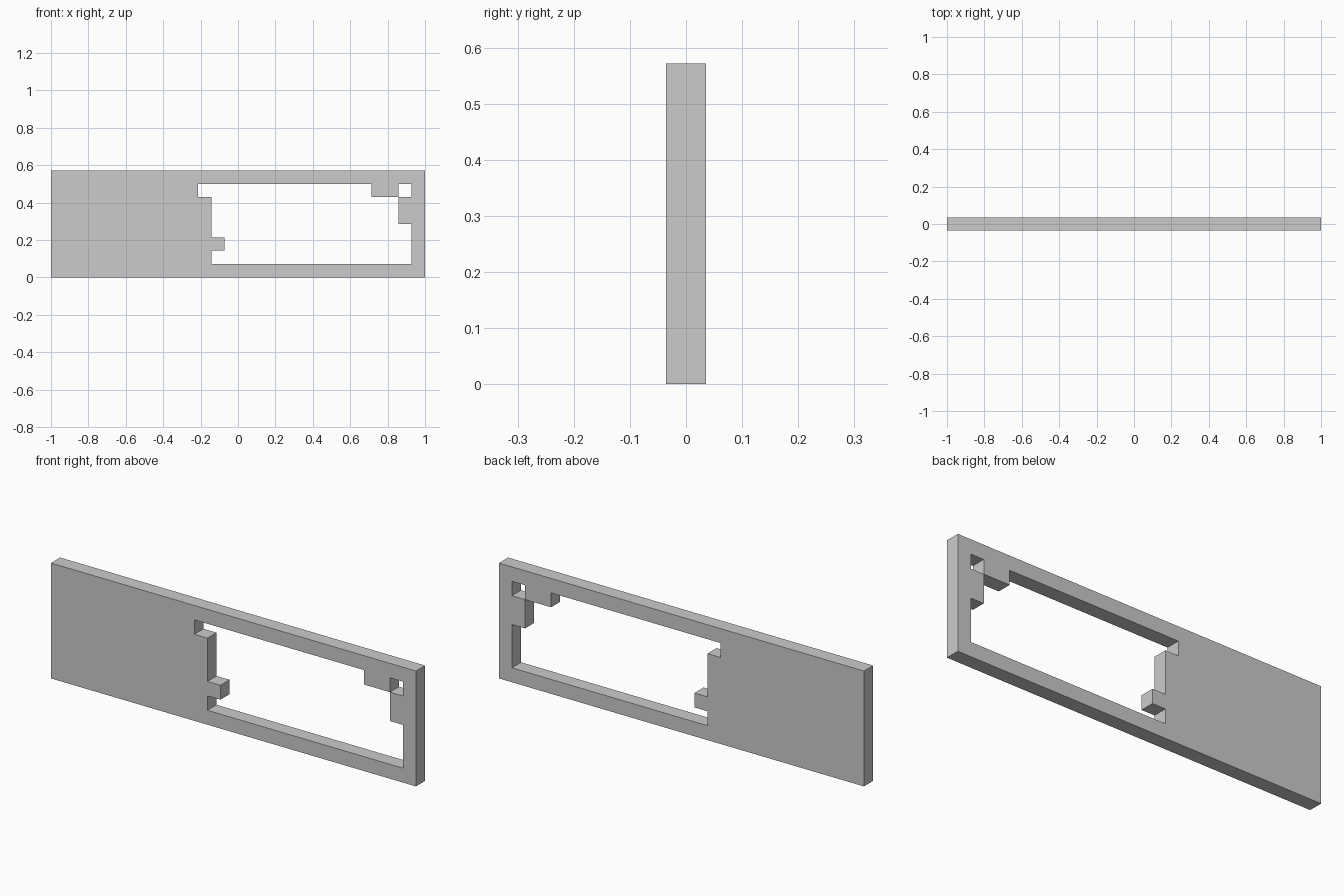
import bpy, bmesh

if "Cube" in bpy.data.objects:
    bpy.data.objects.remove(bpy.data.objects["Cube"])

U = 2 / 28  # module: the panel is 28 x 8 x 1 modules

# Lines where the outline steps, in modules
COLS = [0, 11, 12, 13, 24, 26, 27, 28]
ROWS = [0, 1, 2, 3, 4, 6, 7, 8]

# Stepped window openings: (x0, x1, z0, z1)
OPENINGS = [
    (12, 27, 1, 2),
    (13, 27, 2, 3),
    (12, 27, 3, 4),
    (12, 26, 4, 6),
    (11, 24, 6, 7),
    (26, 27, 6, 7),   # small corner hole
]


def is_open(x, z):
    return any(a < x < b and c < z < d for a, b, c, d in OPENINGS)


# Front profile of the panel, leaving out the openings
bm = bmesh.new()
grid = {(x, z): bm.verts.new((x * U - 1, 0, z * U)) for x in COLS for z in ROWS}
for x0, x1 in zip(COLS, COLS[1:]):
    for z0, z1 in zip(ROWS, ROWS[1:]):
        if not is_open((x0 + x1) / 2, (z0 + z1) / 2):
            bm.faces.new([grid[p] for p in ((x0, z0), (x1, z0), (x1, z1), (x0, z1))])
bmesh.ops.delete(bm, geom=[v for v in bm.verts if not v.link_faces], context='VERTS')

mesh = bpy.data.meshes.new("wall_panel")
bm.to_mesh(mesh)
bm.free()
panel = bpy.data.objects.new("wall_panel", mesh)
bpy.context.collection.objects.link(panel)

# One module thick, centred on y = 0
thick = panel.modifiers.new("thickness", 'SOLIDIFY')
thick.thickness = U
thick.offset = 0
